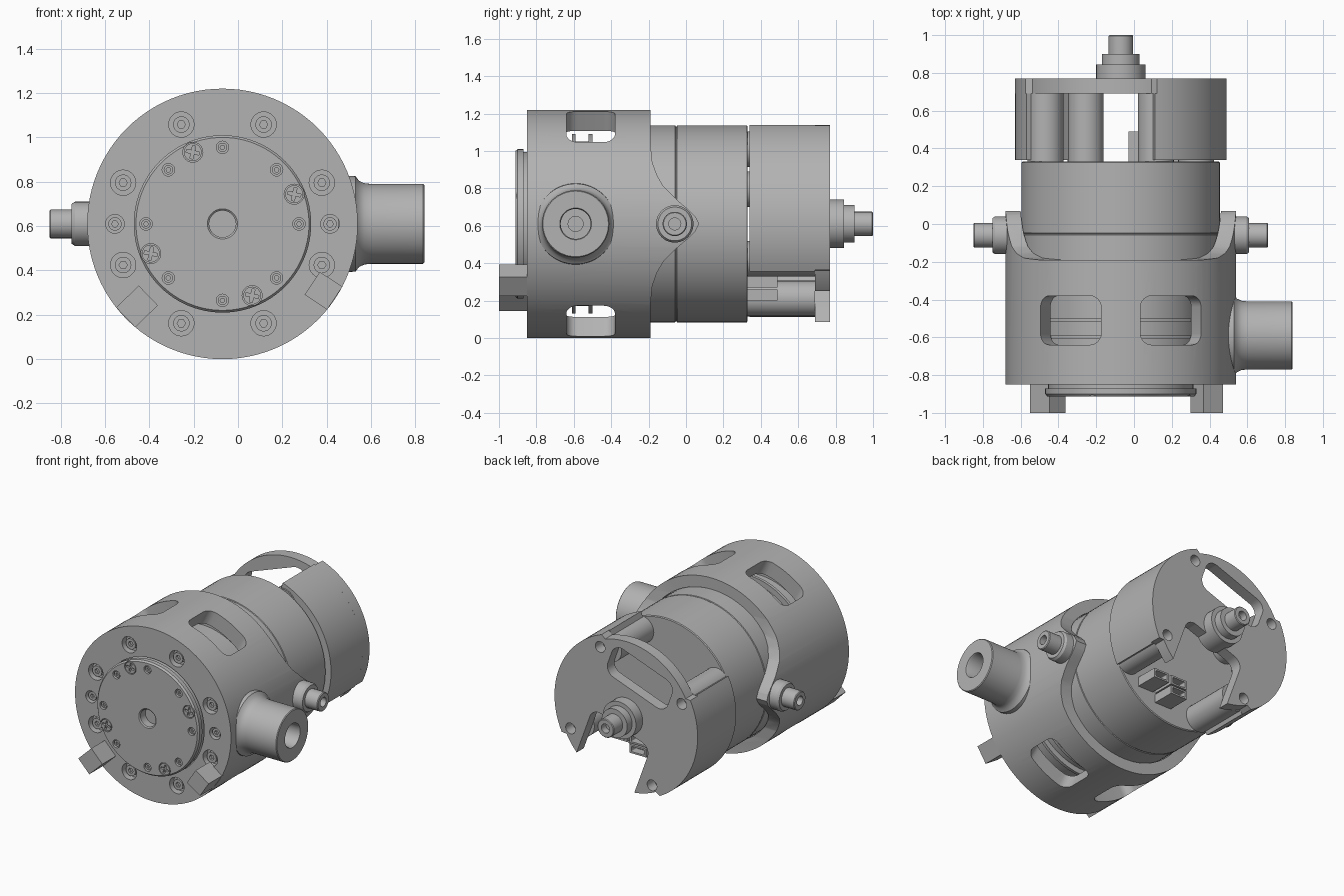
import bpy, bmesh
from math import radians, sin, cos, pi, hypot
from mathutils import Matrix, Vector

if "Cube" in bpy.data.objects:
    bpy.data.objects.remove(bpy.data.objects["Cube"])

grey = bpy.data.materials.new("machined_grey")
grey.use_nodes = True
grey.diffuse_color = (0.45, 0.45, 0.45, 1)
grey.node_tree.nodes["Principled BSDF"].inputs["Base Color"].default_value = (0.45, 0.45, 0.45, 1)

CX, CZ = -0.07, 0.61          # main axis, running along y
parts = []


def at(x, y, z):
    return Matrix.Translation((x, y, z))


def rot(deg, axis):
    return Matrix.Rotation(radians(deg), 4, axis)


AXIS_Y = at(CX, 0, CZ) @ rot(-90, 'X')      # local z runs to the back


def face_frame(y, angle=0):
    """Local xy is the x-z plane turned by angle, local z runs to the front."""
    return at(CX, y, CZ) @ rot(90, 'X') @ rot(angle, 'Z')


def polar(r, deg):
    return r * cos(radians(deg)), r * sin(radians(deg))


def finish(name, bm, matrix):
    bmesh.ops.recalc_face_normals(bm, faces=bm.faces)
    mesh = bpy.data.meshes.new(name)
    bm.to_mesh(mesh)
    bm.free()
    mesh.transform(matrix)
    mesh.materials.append(grey)
    ob = bpy.data.objects.new(name, mesh)
    bpy.context.collection.objects.link(ob)
    parts.append(ob)
    return ob


def lathe(name, profile, matrix=AXIS_Y, steps=96, closed=False):
    """Turn (radius, height) points around local z."""
    bm = bmesh.new()
    vs = [bm.verts.new((r, 0, h)) for r, h in profile]
    edges = [bm.edges.new(p) for p in zip(vs, vs[1:])]
    if closed:
        edges.append(bm.edges.new((vs[-1], vs[0])))
    bmesh.ops.spin(bm, geom=vs + edges, axis=(0, 0, 1), cent=(0, 0, 0),
                   angle=2 * pi, steps=steps, use_duplicate=False)
    bmesh.ops.remove_doubles(bm, verts=bm.verts, dist=1e-5)
    return finish(name, bm, matrix)


def prism(name, outline, length, matrix):
    bm = bmesh.new()
    face = bm.faces.new([bm.verts.new((x, y, 0)) for x, y in outline])
    top = bmesh.ops.extrude_face_region(bm, geom=[face])["geom"]
    bmesh.ops.translate(bm, vec=(0, 0, length),
                        verts=[g for g in top if isinstance(g, bmesh.types.BMVert)])
    return finish(name, bm, matrix)


def cylinder(name, r, length, matrix, steps=32):
    return lathe(name, [(0, 0), (r, 0), (r, length), (0, length)], matrix, steps)


def round_rect(x0, x1, y0, y1, r):
    corners = [(x1 - r, y1 - r, 0), (x0 + r, y1 - r, 90), (x0 + r, y0 + r, 180), (x1 - r, y0 + r, 270)]
    return [(cx + polar(r, a + k * 15)[0], cy + polar(r, a + k * 15)[1])
            for cx, cy, a in corners for k in range(7)]


def cut(ob, cutter):
    mod = ob.modifiers.new("cut", 'BOOLEAN')
    mod.operation, mod.solver, mod.object = 'DIFFERENCE', 'EXACT', cutter
    bpy.context.view_layer.objects.active = ob
    bpy.ops.object.modifier_apply(modifier=mod.name)
    parts.remove(cutter)
    bpy.data.objects.remove(cutter)


def socket_screw(name, r, matrix):
    """Round head with a hexagonal socket; local z points into the part."""
    head = cylinder(name, r, 0.04, matrix, 24)
    cut(head, cylinder("socket", r * 0.5, 0.025, matrix @ at(0, 0, -0.005), 6))


# Housing shell with side ears
housing = lathe("housing", [(0.40, -0.85), (0.61, -0.85), (0.61, 0.09), (0.53, 0.09),
                            (0.53, -0.25), (0.50, -0.25), (0.50, -0.72), (0.40, -0.72)], closed=True)
ear = [(-0.19, 0.43), (-0.18, 0.33), (-0.155, 0.26), (-0.12, 0.2), (-0.05, 0.13),
       (0.015, 0.075), (0.05, 0.04), (0.07, 0)]
ear_outline = [(0.3, 0.8), (-0.19, 0.8)] + ear + [(y, -z) for y, z in ear[-2::-1]] + [(-0.19, -0.8), (0.3, -0.8)]
along_x = Matrix(((0, 0, 1, 0), (1, 0, 0, 0), (0, 1, 0, 0), (0, 0, 0, 1)))
cut(housing, prism("ear_cutter", ear_outline, 2, at(CX - 1, 0, CZ) @ along_x))

# Four rounded windows in the housing wall
for a in (63, 117, 243, 297):
    cut(housing, prism("window_cutter", round_rect(-0.18, 0.18, -0.64, -0.38, 0.06), 0.35,
                       at(CX, 0, CZ) @ rot(90 - a, 'Y') @ at(0, 0, 0.4)))

# Counterbored front screws
for a, bore, head in [(22.5 + 45 * k, 0.057, 0.037) for k in range(8)] + [(0, 0.042, 0.03), (180, 0.042, 0.03)]:
    x, z = polar(0.485, a)
    spot = at(x, 0, 0)
    place = at(CX + x, -0.85, CZ + z) @ rot(-90, 'X')
    cut(housing, cylinder("bore_cutter", bore, 0.06, place @ at(0, 0, -0.01)))
    socket_screw("housing_screw", head, place @ at(0, 0, 0.015))

# Slip-ring drum behind the windows
lathe("inner_drum", [(0, -0.73), (0.43, -0.73), (0.43, -0.61), (0.48, -0.61), (0.48, -0.59), (0.44, -0.59),
                     (0.44, -0.52), (0.48, -0.52), (0.48, -0.50), (0.43, -0.50), (0.43, -0.2), (0, -0.2)])

# Front disc with centre hole and screws
disc = lathe("front_disc", [(0, -0.85), (0.06, -0.85), (0.06, -0.905), (0.068, -0.912), (0.39, -0.912),
                            (0.40, -0.90), (0.40, -0.87), (0.385, -0.87), (0.385, -0.73), (0, -0.73)])
for k in range(8):
    x, z = polar(0.345, 45 * k)
    place = at(CX + x, -0.912, CZ + z) @ rot(-90, 'X')
    cut(disc, cylinder("hole_cutter", 0.028, 0.03, place @ at(0, 0, -0.01), 24))
    socket_screw("disc_screw", 0.021, place @ at(0, 0, 0.008))
w, s = 0.007, 0.03
cross = [(w, w), (w, s), (-w, s), (-w, w), (-s, w), (-s, -w), (-w, -w), (-w, -s), (w, -s), (w, -w), (s, -w), (s, w)]
for k in range(4):
    x, z = polar(0.35, 22.5 + 90 * k)
    place = at(CX + x, -0.912, CZ + z) @ rot(-90, 'X')
    cut(disc, cylinder("hole_cutter", 0.045, 0.03, place @ at(0, 0, -0.01)))
    screw = cylinder("cross_screw", 0.04, 0.03, place)
    cut(screw, prism("cross_cutter", cross, 0.02, place @ rot(12, 'Z') @ at(0, 0, -0.005)))

# Two locating tabs on the front
for a, inner in ((224, 0.465), (-33.5, 0.485)):
    prism("locating_tab", [(inner, -0.062), (0.607, -0.062), (0.607, 0.062), (inner, 0.062)],
          0.16, face_frame(-0.84, a))

# Side connector tube
lathe("side_tube", [(0, 0.52), (0.22, 0.52), (0.215, 0.60), (0.195, 0.615), (0.183, 0.64), (0.18, 0.67),
                    (0.18, 0.905), (0.175, 0.91), (0.085, 0.91), (0.08, 0.90), (0.08, 0.72), (0.04, 0.72),
                    (0.04, 0.65), (0, 0.65)], at(CX, -0.59, CZ) @ rot(90, 'Y'), 64)

# Side studs on the ears
for side in (90, -90):
    lathe("side_stud", [(0, 0.53), (0.10, 0.53), (0.10, 0.665), (0.09, 0.68), (0.065, 0.68), (0.065, 0.775),
                        (0.06, 0.78), (0.032, 0.78), (0.032, 0.73), (0, 0.73)],
          at(CX, -0.06, CZ) @ rot(side, 'Y'), 48)

# Motor body with a seam groove
lathe("motor_body", [(0, -0.3), (0.526, -0.3), (0.526, -0.058), (0.521, -0.055), (0.521, -0.05),
                     (0.526, -0.047), (0.526, 0.325), (0.52, 0.33), (0, 0.33)])

# Rear cover: two curved walls, corner posts and end plate
WALLS = ((-27, 71), (153, 243))
for a0, a1 in WALLS:
    steps = [a0 + (a1 - a0) * k / 30 for k in range(31)]
    prism("cover_wall", [polar(0.56, a) for a in steps] + [polar(0.465, a) for a in reversed(steps)],
          0.35, face_frame(0.69))


def rim(a):
    return 0.56 if any(a0 <= a <= a1 or a0 <= a - 360 <= a1 for a0, a1 in WALLS) else 0.528


plate = prism("end_plate", [polar(rim(a), a) for a in range(0, 360, 2)], 0.08, face_frame(0.77))
cut(plate, prism("notch_cutter", round_rect(0.1, 0.9, -0.24, 0.24, 0.07), 0.2, face_frame(0.83, -70)))
cut(plate, prism("slot_cutter", round_rect(0.2, 0.43, -0.25, 0.25, 0.07), 0.2, face_frame(0.83, 110)))
for a in (-25, 65, 155, 245):
    x, z = polar(0.44, a)
    cylinder("cover_post", 0.095, 0.36, at(CX + x, 0.33, CZ + z) @ rot(-90, 'X'))
    x, z = polar(0.48, a)
    cut(plate, cylinder("hole_cutter", 0.038, 0.2, at(CX + x, 0.6, CZ + z) @ rot(-90, 'X')))

# Stepped rear stud
lathe("rear_stud", [(0, 0.69), (0.13, 0.69), (0.13, 0.845), (0.10, 0.845), (0.10, 0.90), (0.065, 0.90),
                    (0.065, 0.995), (0.06, 1.0), (0.032, 1.0), (0.032, 0.95), (0, 0.95)], steps=48)

# Plug sockets on the back of the body
for x0, x1, z0, z1 in ((-0.03, 0.1, 0.2, 0.26), (-0.03, 0.1, 0.27, 0.335), (0.12, 0.24, 0.27, 0.335)):
    block = prism("plug_socket", [(x0, z0), (x1, z0), (x1, z1), (x0, z1)], 0.17, at(0, 0.49, 0) @ rot(90, 'X'))
    cut(block, prism("socket_cutter", round_rect(x0 + 0.015, x1 - 0.015, z0 + 0.012, z1 - 0.012, 0.005),
                     0.1, at(0, 0.53, 0) @ rot(90, 'X')))

# Smooth shading with sharp edges kept
bpy.ops.object.select_all(action='DESELECT')
for ob in parts:
    ob.select_set(True)
bpy.context.view_layer.objects.active = housing
bpy.ops.object.shade_smooth_by_angle(angle=radians(30))
